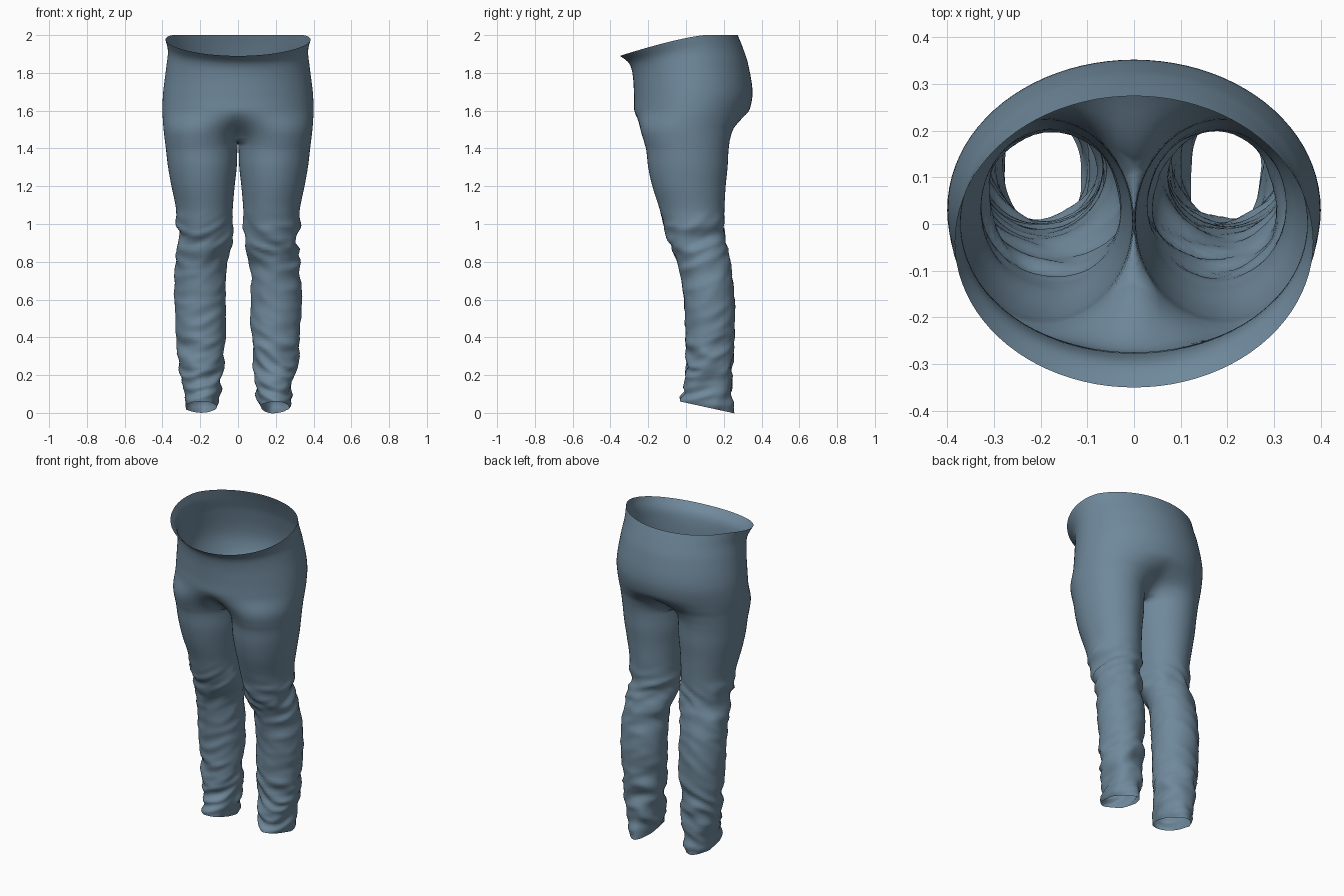
import bpy, bmesh, math
from mathutils import Vector, noise

if "Cube" in bpy.data.objects:
    bpy.data.objects.remove(bpy.data.objects["Cube"])

# Tailoring table: height, inner x, outer x, front y, back y (one side)
ROWS = [
    (0.00, .118, .272, -.030, .245), (0.13, .092, .288, -.003, .244),
    (0.25, .083, .314, .008, .242), (0.40, .070, .323, .000, .254),
    (0.60, .065, .337, -.010, .257), (0.75, .066, .330, -.030, .240),
    (0.82, .050, .327, -.047, .228), (0.92, .036, .311, -.095, .203),
    (1.00, .030, .327, -.118, .200), (1.08, .028, .328, -.140, .203),
    (1.20, .018, .352, -.178, .210), (1.30, .007, .370, -.200, .220),
    (1.40, .003, .382, -.212, .226), (1.44, .000, .387, -.226, .234),
    (1.50, .000, .394, -.258, .266), (1.54, .000, .397, -.272, .300),
    (1.60, .000, .400, -.275, .335), (1.70, .000, .396, -.275, .352),
    (1.85, .000, .378, -.283, .328), (1.93, .000, .371, -.302, .302),
    (2.00, .000, .384, -.350, .274)]
M, K = 45, 11            # points on the outer arc and on the inner thigh
SEAM = 1.44              # height where the legs join


def smooth(t):
    t = min(1, max(0, t))
    return t * t * (3 - 2 * t)


def profile(z):
    """Smooth interpolation of the table at height z."""
    i = max(j for j in range(len(ROWS) - 1) if ROWS[j][0] <= z + 1e-6)
    a, b = ROWS[i], ROWS[i + 1]
    p, n = ROWS[max(i - 1, 0)], ROWS[min(i + 2, len(ROWS) - 1)]
    h = b[0] - a[0]
    t = (z - a[0]) / h
    out = []
    for c in range(1, 5):
        m0 = (b[c] - p[c]) / (b[0] - p[0]) * h
        m1 = (n[c] - a[c]) / (n[0] - a[0]) * h
        out.append(a[c] * (2*t**3 - 3*t**2 + 1) + m0 * (t**3 - 2*t**2 + t)
                   + b[c] * (3*t**2 - 2*t**3) + m1 * (t**3 - t**2))
    return out


def folds(p):
    """Cloth wrinkles: sharp slanted creases on knees and ankles."""
    amp = .016 * smooth((1.1 - p.z) / .15)
    amp *= .35 + .65 * max(smooth(1 - abs(p.z - .9) / .25), smooth((.5 - p.z) / .2))
    q = Vector((p.x * 5, p.y * 5, p.z * 11 + abs(p.x) * 4 - p.y * 5))
    return amp * (.6 - 2.2 * abs(noise.noise(q)) + .5 * noise.noise(q * 2.1))


def ring(z, side):
    """One cross-section: outer arc, plus the inner thigh at or below the seam."""
    xi, xo, yf, yb = profile(z)
    cx, rx, cy, ry = (xi + xo) / 2, (xo - xi) / 2, (yf + yb) / 2, (yb - yf) / 2
    w = 1 if z < SEAM - .001 else smooth((1.61 - z) / .20)
    pts = []
    for i in range(M + (K if z < SEAM + .001 else 0)):
        if i < M:
            u = i / (M - 1)
            th = math.radians(-150 + 300 * u)
        else:
            th = math.radians(150 + 60 * (i - M + 1) / (K + 1))
        leg = Vector((cx + rx * math.cos(th), cy + ry * math.sin(th), z))
        if z < SEAM - .001:
            p = leg
            d = Vector((math.cos(th), math.sin(th), 0))
        elif i < M:
            hip = Vector((xo * math.sin(math.pi * u), cy - ry * math.cos(math.pi * u), z))
            p = hip.lerp(leg, w)
            if i in (0, M - 1):
                p.x = 0
        else:            # crotch seam across the middle
            v = (i - M + 1) / (K + 1)
            p = pts[M - 1].lerp(pts[0], v)
            p.x, p.z = 0, z - .01 * math.sin(math.pi * v)
        p.x *= side
        if z < SEAM - .001:
            p += Vector((d.x * side, d.y, 0)) * folds(p)
        # waist dips at the front, hem rises at the front
        dip = min(1, max(0, (.10 - p.y) / .45))
        p.z -= .11 * dip ** 1.3 * max(0, (z - 1.6) / .4)
        p.z += .06 * (.245 - p.y) / .275 * max(0, 1 - z / .25)
        pts.append(p)
    return pts


# Trousers: two legs joined at the seam into one open waist
STEPS_LEG, STEPS_HIP = 96, 32
heights = [SEAM * i / STEPS_LEG for i in range(STEPS_LEG)]
heights += [SEAM + (2 - SEAM) * i / STEPS_HIP for i in range(STEPS_HIP + 1)]
bm = bmesh.new()
for side in (1, -1):
    rings = [[bm.verts.new(p) for p in ring(z, side)] for z in heights]
    for lo, hi in zip(rings, rings[1:]):
        closed = len(hi) > M
        n = len(hi)
        for i in range(n if closed else n - 1):
            j = (i + 1) % n
            quad = [lo[i], lo[j], hi[j], hi[i]]
            bm.faces.new(quad if side > 0 else quad[::-1])
bmesh.ops.remove_doubles(bm, verts=bm.verts, dist=.0002)
for f in bm.faces:
    f.smooth = True

mesh = bpy.data.meshes.new("trousers")
bm.to_mesh(mesh)
bm.free()
cloth = bpy.data.materials.new("slate blue cloth")
cloth.diffuse_color = (.16, .25, .33, 1)
cloth.use_nodes = True
cloth.node_tree.nodes["Principled BSDF"].inputs["Base Color"].default_value = cloth.diffuse_color
mesh.materials.append(cloth)
obj = bpy.data.objects.new("trousers", mesh)
bpy.context.collection.objects.link(obj)
